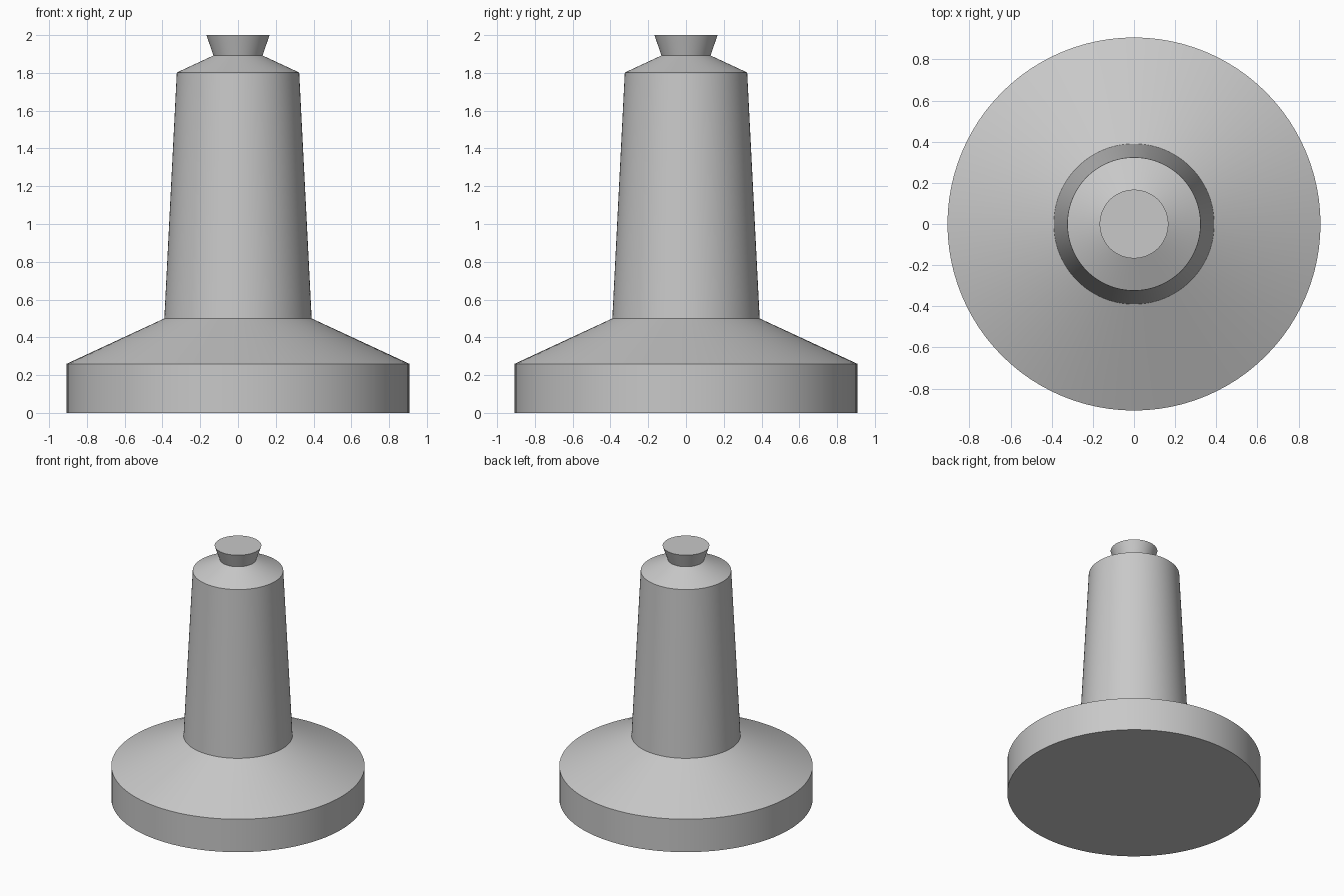
import bpy
import bmesh
import math

if "Cube" in bpy.data.objects:
    bpy.data.objects.remove(bpy.data.objects["Cube"], do_unlink=True)

SEGMENTS = 96

# Single matte grey for the whole piece
grey = bpy.data.materials.new("light grey")
grey.use_nodes = True
colour = (0.58, 0.58, 0.58, 1.0)
grey.diffuse_color = colour
grey.node_tree.nodes["Principled BSDF"].inputs["Base Color"].default_value = colour


def turned(name, profile):
    """Closed solid of revolution from (radius, z) points, bottom to top."""
    bm = bmesh.new()
    rings = []
    for r, z in profile:
        angles = [2 * math.pi * i / SEGMENTS for i in range(SEGMENTS)]
        rings.append([bm.verts.new((r * math.cos(a), r * math.sin(a), z)) for a in angles])
    for low, high in zip(rings, rings[1:]):
        for i in range(SEGMENTS):
            j = (i + 1) % SEGMENTS
            bm.faces.new((low[i], low[j], high[j], high[i]))
    bm.faces.new(rings[0][::-1])
    bm.faces.new(rings[-1])
    mesh = bpy.data.meshes.new(name)
    bm.to_mesh(mesh)
    bm.free()
    mesh.materials.append(grey)
    obj = bpy.data.objects.new(name, mesh)
    bpy.context.collection.objects.link(obj)
    bpy.ops.object.select_all(action='DESELECT')
    obj.select_set(True)
    bpy.context.view_layer.objects.active = obj
    bpy.ops.object.shade_smooth_by_angle(angle=math.radians(15))
    return obj


# Wide foot: straight rim, then a cone sloping up to the column
turned("base", [(0.907, 0.0), (0.907, 0.26), (0.39, 0.50)])

# Tapered column with a sloped shoulder
turned("column", [(0.39, 0.50), (0.324, 1.802), (0.13, 1.892)])

# Small flared cap on top
turned("cap", [(0.13, 1.892), (0.167, 2.0)])
